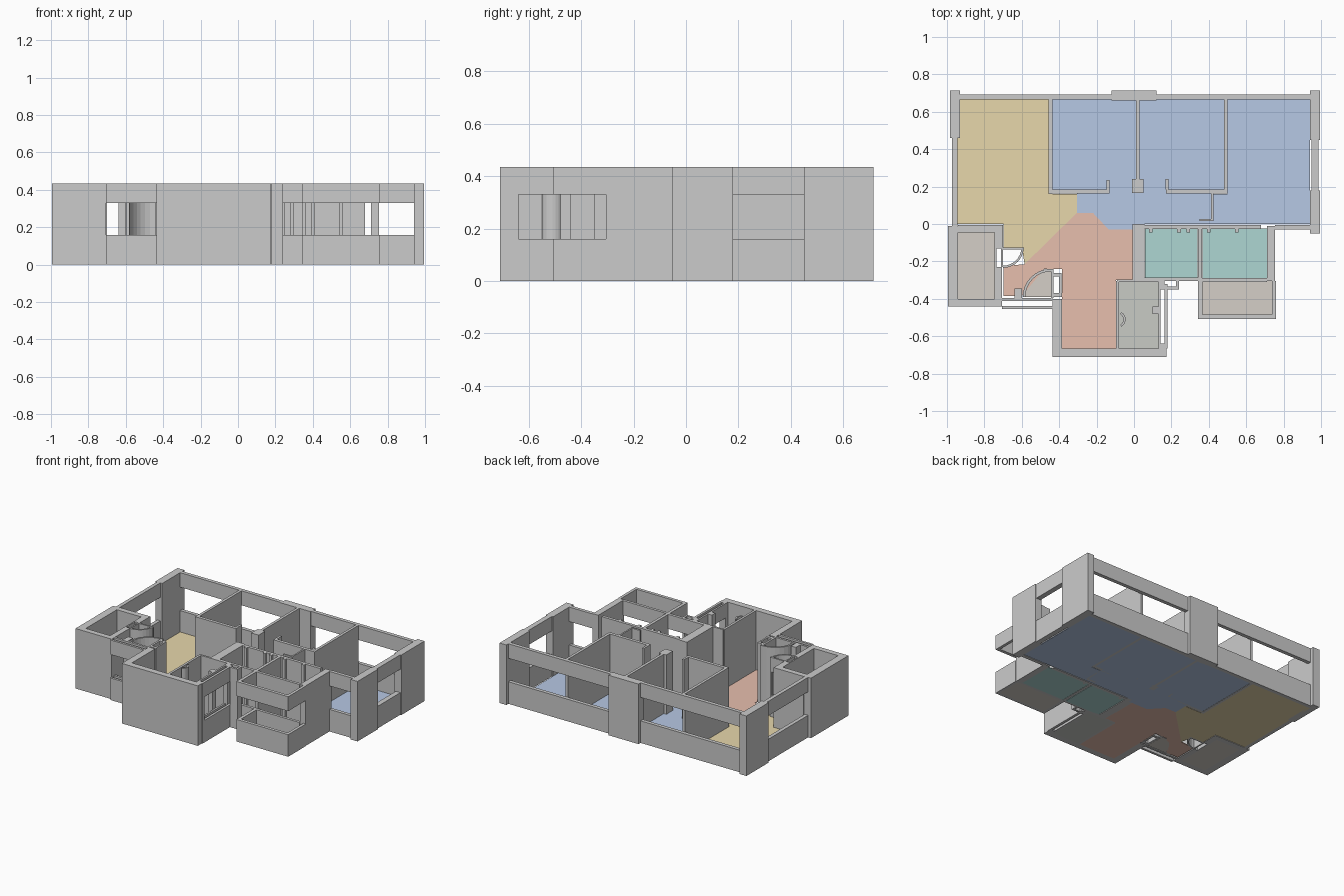
import bpy, bmesh, math

H, SILL, HEAD = 0.435, 0.16, 0.33
FLOOR = 0.005


def prism(name, pts, z0, z1, mat=None):
    """Extrude a flat outline between two heights."""
    bm = bmesh.new()
    bottom = bm.faces.new([bm.verts.new((x, y, z0)) for x, y in pts])
    ext = bmesh.ops.extrude_face_region(bm, geom=[bottom])
    for v in ext["geom"]:
        if isinstance(v, bmesh.types.BMVert):
            v.co.z = z1
    bmesh.ops.recalc_face_normals(bm, faces=bm.faces)
    me = bpy.data.meshes.new(name)
    bm.to_mesh(me)
    bm.free()
    ob = bpy.data.objects.new(name, me)
    bpy.context.collection.objects.link(ob)
    if mat:
        me.materials.append(mat)
    return ob


def rect(x0, y0, x1, y1):
    return [(x0, y0), (x1, y0), (x1, y1), (x0, y1)]


def wall(name, *r):
    prism(name, rect(*r), 0, H)


def banded(name, pts):
    """Window: sill wall below, lintel above, open in between."""
    prism(name + "_sill", pts, 0, SILL)
    prism(name + "_lintel", pts, HEAD, H)


def window(name, *r):
    banded(name, rect(*r))


def arc(cx, cy, r, t, a0, a1, n=8):
    angs = [math.radians(a0 + (a1 - a0) * i / n) for i in range(n + 1)]
    return ([(cx + r * math.cos(a), cy + r * math.sin(a)) for a in angs] +
            [(cx + (r - t) * math.cos(a), cy + (r - t) * math.sin(a)) for a in reversed(angs)])


def material(name, r, g, b):
    m = bpy.data.materials.new(name)
    m.diffuse_color = (r, g, b, 1)
    return m


yellow = material("living_floor", 0.80, 0.68, 0.41)
blue = material("bedroom_floor", 0.47, 0.58, 0.78)
pink = material("kitchen_floor", 0.80, 0.52, 0.42)
teal = material("bath_floor", 0.42, 0.67, 0.65)
beige = material("balcony_floor", 0.66, 0.62, 0.57)
grey = material("utility_floor", 0.58, 0.60, 0.56)

# Floors
for name, pts, mat in [
    ("living_west", rect(-0.945, 0, -0.697, 0.665), yellow),
    ("living_east", [(-0.697, 0.665), (-0.455, 0.665), (-0.455, 0.16), (-0.305, 0.16),
                     (-0.305, 0.06), (-0.585, -0.215), (-0.60, -0.125), (-0.697, -0.125)], yellow),
    ("bedroom_west", rect(-0.435, 0.185, 0.012, 0.665), blue),
    ("bedroom_middle", rect(0.03, 0.185, 0.482, 0.665), blue),
    ("bedroom_east", [(0.50, 0.665), (0.94, 0.665), (0.94, 0), (0.42, 0),
                      (0.42, 0.16), (0.50, 0.16)], blue),
    ("hall_west", [(-0.305, 0.185), (0.018, 0.185), (0.018, -0.03), (-0.135, -0.03),
                   (-0.22, 0.06), (-0.305, 0.06)], blue),
    ("hall_east", rect(0.018, 0, 0.42, 0.185), blue),
    ("kitchen", [(-0.305, 0.06), (-0.22, 0.06), (-0.135, -0.03), (-0.005, -0.03), (-0.005, -0.30),
                 (-0.095, -0.30), (-0.095, -0.665), (-0.385, -0.665), (-0.385, -0.24),
                 (-0.48, -0.24), (-0.60, -0.385), (-0.697, -0.385), (-0.697, -0.225),
                 (-0.585, -0.215)], pink),
    ("bath_west", rect(0.06, -0.29, 0.34, -0.025), teal),
    ("bath_east", rect(0.365, -0.29, 0.71, -0.025), teal),
    ("balcony", rect(0.365, -0.485, 0.74, -0.305), beige),
    ("store", rect(-0.94, -0.40, -0.745, -0.045), beige),
    ("utility", rect(-0.08, -0.665, 0.13, -0.305), grey),
    ("entry_corner", [(-0.445, -0.39)] + arc(-0.445, -0.39, 0.14, 0.139, 90, 180)[:9], beige),
]:
    prism(name + "_floor", pts, 0, FLOOR, mat)

# Outer pillars and solid walls
for name, *r in [
    ("corner_nw", -0.985, 0.46, -0.93, 0.715),
    ("corner_ne", 0.94, 0.45, 0.995, 0.715),
    ("pillar_north", -0.12, 0.66, 0.12, 0.715),
    ("wall_east", 0.94, -0.052, 0.995, 0.18),
    ("store_west", -0.995, -0.44, -0.94, -0.01),
    ("store_north", -0.94, -0.045, -0.70, -0.005),
    ("store_south", -0.94, -0.44, -0.705, -0.40),
    ("store_east_a", -0.745, -0.13, -0.70, -0.045),
    ("store_east_b", -0.745, -0.40, -0.705, -0.23),
    ("kitchen_west", -0.435, -0.71, -0.385, -0.40),
    ("kitchen_south", -0.385, -0.71, 0.175, -0.665),
    ("utility_corner", 0.13, -0.665, 0.18, -0.64),
    ("bath_east_wall", 0.71, -0.305, 0.755, -0.01),
]:
    wall(name, *r)

# Window walls
for name, *r in [
    ("window_north_w", -0.93, 0.665, -0.12, 0.692),
    ("window_north_e", 0.12, 0.665, 0.94, 0.692),
    ("window_west", -0.972, -0.01, -0.945, 0.46),
    ("window_east", 0.95, 0.18, 0.987, 0.45),
    ("window_bedroom_south", 0.755, -0.03, 0.94, -0.005),
    ("window_bath", 0.18, -0.305, 0.345, -0.285),
    ("window_bath_balcony", 0.345, -0.31, 0.71, -0.29),
    ("window_utility_inner", 0.13, -0.64, 0.143, -0.32),
    ("window_utility_outer", 0.162, -0.64, 0.18, -0.32),
    ("window_entry_inner", -0.705, -0.412, -0.435, -0.396),
    ("window_entry_outer", -0.705, -0.455, -0.435, -0.438),
    ("window_store_outer", -0.745, -0.23, -0.735, -0.13),
    ("window_store_inner", -0.71, -0.23, -0.70, -0.13),
    ("balcony_west", 0.342, -0.485, 0.365, -0.305),
    ("balcony_south", 0.342, -0.508, 0.758, -0.485),
    ("balcony_east", 0.737, -0.485, 0.758, -0.305),
]:
    window(name, *r)

# Inner partitions
for name, *r in [
    ("living_partition", -0.457, 0.16, -0.437, 0.665),
    ("bedroom_w_south", -0.437, 0.162, -0.13, 0.185),
    ("bedroom_divider_w", 0.01, 0.24, 0.03, 0.665),
    ("bedroom_m_south", 0.17, 0.162, 0.50, 0.185),
    ("bedroom_divider_e", 0.48, 0.185, 0.50, 0.665),
    ("hall_divider", 0.413, 0.025, 0.424, 0.162),
    ("bath_north", 0.05, -0.028, 0.68, -0.006),
    ("kitchen_east", -0.008, -0.305, 0.055, 0.0),
    ("bath_divider", 0.342, -0.29, 0.363, -0.028),
    ("bath_south", 0.055, -0.305, 0.18, -0.285),
    ("utility_west", -0.097, -0.665, -0.08, -0.305),
    ("utility_north", -0.09, -0.31, 0.13, -0.296),
]:
    wall(name, *r)

# Door jambs and short returns
for i, r in enumerate([
    (-0.148, 0.185, -0.132, 0.235), (-0.01, 0.165, 0.05, 0.24), (0.168, 0.185, 0.184, 0.24),
    (0.35, 0.015, 0.424, 0.028), (0.08, -0.045, 0.10, -0.028), (0.23, -0.045, 0.25, -0.028),
    (0.28, -0.045, 0.30, -0.028), (0.39, -0.045, 0.41, -0.028), (0.54, -0.045, 0.56, -0.028),
    (0.13, -0.35, 0.162, -0.305), (0.18, -0.35, 0.24, -0.335), (0.225, -0.335, 0.24, -0.305),
    (-0.64, -0.396, -0.60, -0.345), (0.10, -0.48, 0.13, -0.44),
]):
    wall(f"door_jamb_{i + 1}", *r)

# Hollow service shaft beside the entry
for name, *r in [
    ("shaft_west", -0.444, -0.396, -0.43, -0.24), ("shaft_east", -0.40, -0.37, -0.388, -0.28),
    ("shaft_north", -0.43, -0.28, -0.388, -0.262), ("shaft_south", -0.43, -0.39, -0.385, -0.368),
]:
    wall(name, *r)

# Curved door sweeps
banded("entry_sweep", arc(-0.70, -0.125, 0.11, 0.012, 270, 360))
prism("kitchen_sweep", arc(-0.445, -0.39, 0.15, 0.014, 90, 180), 0, H)
prism("utility_sweep", arc(-0.09, -0.51, 0.045, 0.012, -60, 60), 0, H)
wall("entry_door_leaf", -0.60, -0.137, -0.587, -0.125) 
window("entry_door_head", -0.70, -0.137, -0.60, -0.125)
